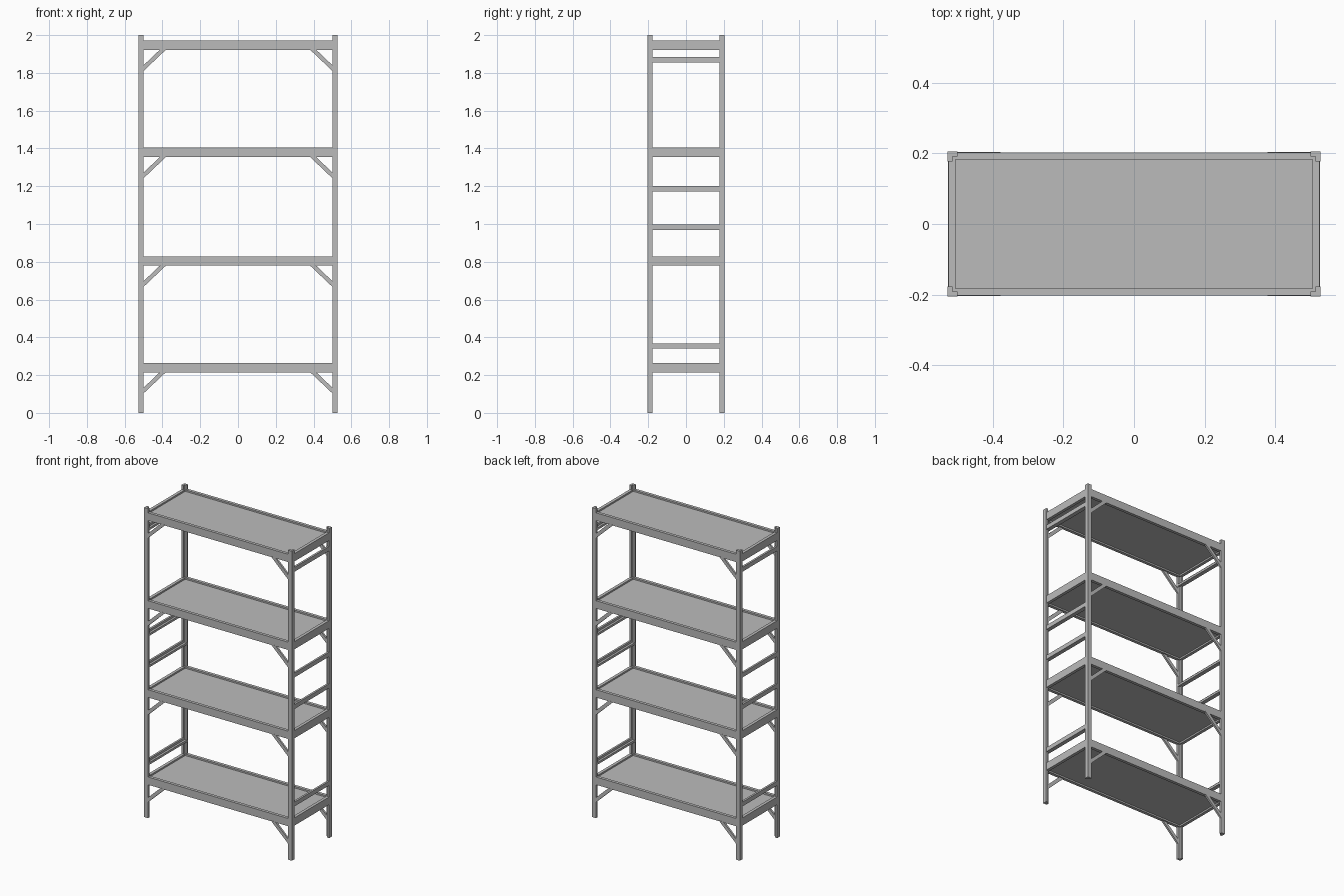
import bpy
import bmesh
from mathutils import Vector

cube = bpy.data.objects.get("Cube")
if cube:
    bpy.data.objects.remove(cube, do_unlink=True)

steel = bpy.data.materials.new("grey_steel")
steel.use_nodes = True
GREY = (0.5, 0.5, 0.5, 1)
steel.diffuse_color = GREY
steel.node_tree.nodes["Principled BSDF"].inputs["Base Color"].default_value = GREY

HX, HY = 0.528, 0.205      # outer corner of the posts
LEG, THICK = 0.028, 0.014  # angle-iron size
SHELF_H = 0.05
SHELVES = {"bottom": 0.215, "lower": 0.779, "upper": 1.354, "top": 1.922}
RUNGS = [0.34, 0.969, 1.173, 1.856]


def finish(name, bm):
    bmesh.ops.recalc_face_normals(bm, faces=bm.faces)
    mesh = bpy.data.meshes.new(name)
    bm.to_mesh(mesh)
    bm.free()
    mesh.materials.append(steel)
    obj = bpy.data.objects.new(name, mesh)
    bpy.context.collection.objects.link(obj)
    return obj


def prism(name, outline, depth):
    """Extrude a flat outline of 3D points along the depth vector."""
    bm = bmesh.new()
    face = bm.faces.new([bm.verts.new(p) for p in outline])
    ext = bmesh.ops.extrude_face_region(bm, geom=[face])
    moved = [v for v in ext["geom"] if isinstance(v, bmesh.types.BMVert)]
    bmesh.ops.translate(bm, verts=moved, vec=Vector(depth))
    return finish(name, bm)


def shelf(name, z):
    """Tray with a raised rim above and a shallow recess below."""
    bm = bmesh.new()
    bmesh.ops.create_cube(bm, size=1)
    bmesh.ops.scale(bm, vec=(2 * HX - 0.004, 2 * HY - 0.004, SHELF_H), verts=bm.verts)
    bmesh.ops.translate(bm, vec=(0, 0, z + SHELF_H / 2), verts=bm.verts)
    bm.normal_update()
    for face in [f for f in bm.faces if abs(f.normal.z) > 0.9]:
        bmesh.ops.inset_region(bm, faces=[face], thickness=0.028)
        drop = -0.01 if face.normal.z > 0 else 0.01
        ext = bmesh.ops.extrude_face_region(bm, geom=[face])
        moved = [v for v in ext["geom"] if isinstance(v, bmesh.types.BMVert)]
        bmesh.ops.translate(bm, verts=moved, vec=(0, 0, drop))
        bm.faces.remove(face)
    return finish(name, bm)


# Shelves
for label, z in SHELVES.items():
    shelf(label + "_shelf", z)

for sx, side in ((1, "left"), (-1, "right")):
    # Rungs joining the posts at each end
    for i, z in enumerate(RUNGS, 1):
        x0, x1, x2 = (sx * (HX - d) for d in (0.001, THICK, LEG))
        y = -HY + THICK
        angle = [(x0, y, z), (x2, y, z), (x2, y, z + THICK),
                 (x1, y, z + THICK), (x1, y, z + LEG), (x0, y, z + LEG)]
        prism(f"{side}_rung_{i}", angle, (0, -2 * y, 0))

    for sy, end in ((-1, "front"), (1, "back")):
        # L-section corner posts
        plan = [(0, 0), (LEG, 0), (LEG, THICK), (THICK, THICK), (THICK, LEG), (0, LEG)]
        prism(f"{end}_{side}_post",
              [(sx * (HX - a), sy * (HY - b), 0) for a, b in plan], (0, 0, 2))

        # Diagonal braces under each shelf
        for label, z in SHELVES.items():
            strip = [(0.514, -0.125), (0.378, 0.004), (0.41, 0.004), (0.514, -0.095)]
            prism(f"{label}_{end}_{side}_brace",
                  [(sx * a, sy * (HY - 0.001), z + b) for a, b in strip],
                  (0, -sy * 0.012, 0))
